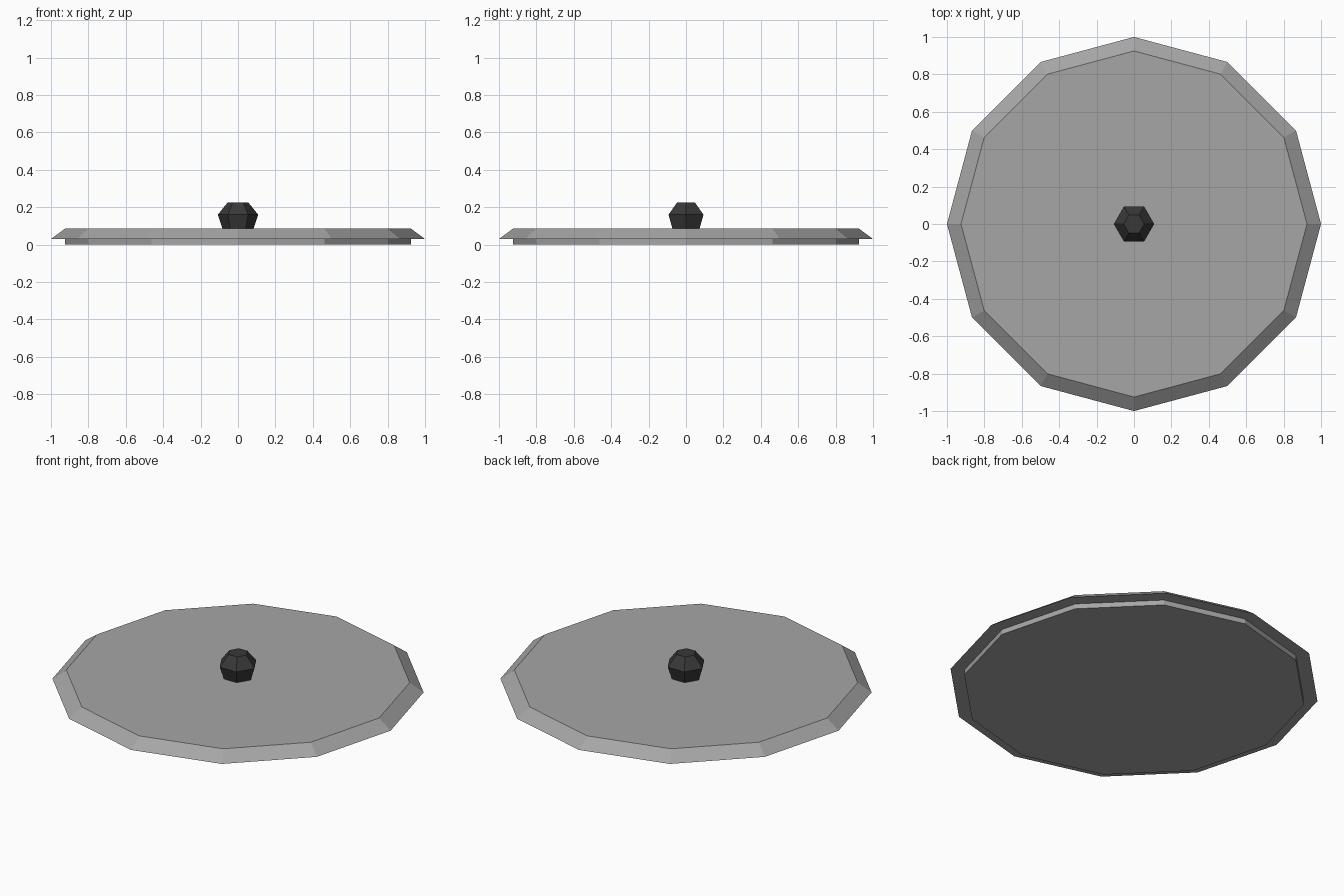
import bpy
import bmesh
from math import cos, sin, tau

cube = bpy.data.objects.get("Cube")
if cube:
    bpy.data.objects.remove(cube, do_unlink=True)


def make_material(name, value):
    mat = bpy.data.materials.new(name)
    color = (value, value, value, 1)
    mat.diffuse_color = color
    mat.use_nodes = True
    bsdf = mat.node_tree.nodes["Principled BSDF"]
    bsdf.inputs["Base Color"].default_value = color
    return mat


def lathe(name, profile, sides, mat):
    """Closed faceted solid from (radius, height) rings, bottom to top."""
    bm = bmesh.new()
    rings = [[bm.verts.new((r * cos(tau * i / sides), r * sin(tau * i / sides), z))
              for i in range(sides)] for r, z in profile]
    for low, high in zip(rings, rings[1:]):
        for i in range(sides):
            j = (i + 1) % sides
            bm.faces.new((low[i], low[j], high[j], high[i]))
    bm.faces.new(rings[0][::-1])
    bm.faces.new(rings[-1])
    mesh = bpy.data.meshes.new(name)
    bm.to_mesh(mesh)
    bm.free()
    mesh.materials.append(mat)
    obj = bpy.data.objects.new(name, mesh)
    bpy.context.collection.objects.link(obj)
    return obj


steel = make_material("grey metal", 0.38)
black = make_material("black plastic", 0.04)

# Lid: inner lip, overhanging flange and bevelled flat top
lathe("lid", [(0.925, 0), (0.925, 0.03), (1, 0.03), (0.925, 0.085)], 12, steel)

# Faceted knob, its base sunk slightly into the lid
lathe("knob", [(0.08, 0.075), (0.108, 0.16), (0.055, 0.225)], 6, black)
